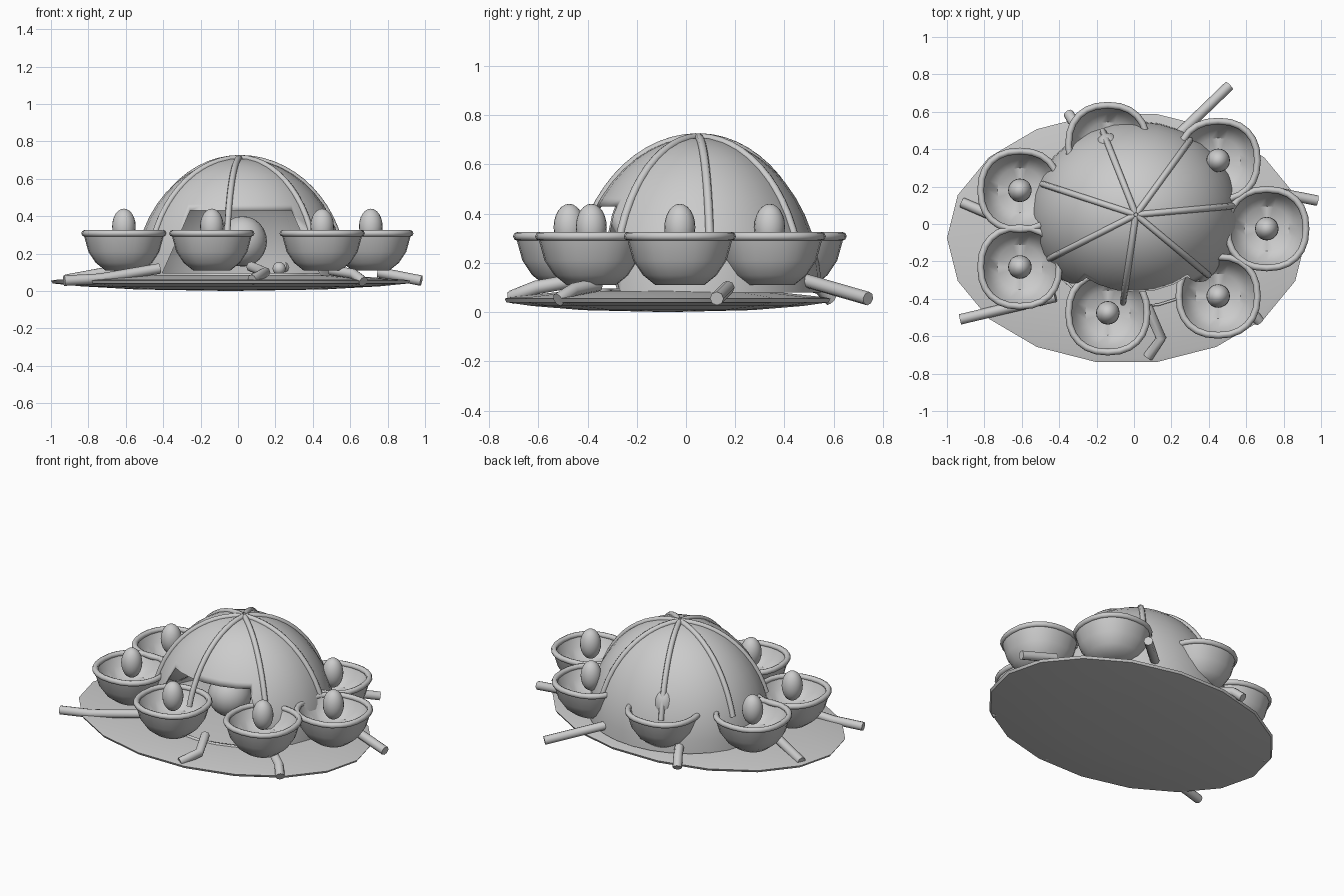
import bpy, bmesh
from math import sin, cos, pi, radians, atan2, copysign
from mathutils import Vector

if "Cube" in bpy.data.objects:
    bpy.data.objects.remove(bpy.data.objects["Cube"])

grey = bpy.data.materials.new("plain grey")
grey.use_nodes = True
grey.diffuse_color = (0.6, 0.6, 0.6, 1)
grey.node_tree.nodes["Principled BSDF"].inputs["Base Color"].default_value = (0.6, 0.6, 0.6, 1)


def finish(name, bm, angle=40):
    bmesh.ops.recalc_face_normals(bm, faces=bm.faces)
    mesh = bpy.data.meshes.new(name)
    bm.to_mesh(mesh)
    bm.free()
    mesh.materials.append(grey)
    obj = bpy.data.objects.new(name, mesh)
    bpy.context.collection.objects.link(obj)
    bpy.ops.object.select_all(action='DESELECT')
    bpy.context.view_layer.objects.active = obj
    obj.select_set(True)
    bpy.ops.object.shade_smooth_by_angle(angle=radians(angle))
    return obj


def lathe(name, profile, centre, sides, ry=1.0, square=2.0):
    """Turn (radius, height) points about z; a zero radius closes to a point."""
    bm = bmesh.new()
    rings = []
    for r, z in profile:
        if r == 0:
            rings.append([bm.verts.new((centre[0], centre[1], z))])
            continue
        ring = []
        for i in range(sides):
            a = 2 * pi * i / sides
            c, s = [copysign(abs(v) ** (2 / square), v) for v in (cos(a), sin(a))]
            ring.append(bm.verts.new((centre[0] + r * c, centre[1] + r * s * ry, z)))
        rings.append(ring)
    for lo, hi in zip(rings, rings[1:]):
        if len(lo) == len(hi) == 1:
            continue
        for i in range(sides):
            j = (i + 1) % sides
            quad = [lo[i % len(lo)], lo[j % len(lo)], hi[j % len(hi)], hi[i % len(hi)]]
            bm.faces.new(list(dict.fromkeys(quad)))
    bmesh.ops.remove_doubles(bm, verts=bm.verts, dist=0.0001)
    return finish(name, bm)


def tube(name, points, radius, closed=False, sides=8):
    """Sweep a round section along a path."""
    bm = bmesh.new()
    pts = [Vector(p) for p in points]
    n = len(pts)
    rings = []
    for i, p in enumerate(pts):
        before = pts[(i - 1) % n] if closed or i > 0 else p
        after = pts[(i + 1) % n] if closed or i < n - 1 else p
        t = (after - before).normalized()
        side = t.cross(Vector((0, 0, 1))).normalized()
        up = side.cross(t)
        rings.append([bm.verts.new(p + radius * (side * cos(2 * pi * k / sides) + up * sin(2 * pi * k / sides)))
                      for k in range(sides)])
    for i in range(n if closed else n - 1):
        a, b = rings[i], rings[(i + 1) % n]
        for k in range(sides):
            m = (k + 1) % sides
            bm.faces.new((a[k], a[m], b[m], b[k]))
    if not closed:
        bm.faces.new(rings[0])
        bm.faces.new(rings[-1])
    return finish(name, bm, 50)


def ball(name, centre, size):
    bm = bmesh.new()
    bmesh.ops.create_uvsphere(bm, u_segments=20, v_segments=12, radius=1)
    bmesh.ops.scale(bm, vec=size, verts=bm.verts)
    bmesh.ops.translate(bm, vec=centre, verts=bm.verts)
    return finish(name, bm, 60)


# Shallow saucer base
lathe("base_disc", [(0, 0), (0.5, 0.008), (0.8, 0.025), (0.95, 0.04), (0.96, 0.055),
                    (0.93, 0.06), (0.6, 0.085), (0, 0.09)], (-0.04, -0.075), 18, ry=0.7)

# Hollow dome with a doorway cut in its front
DOME, RX, RY, HEIGHT, FLOOR = (0.01, 0.05), 0.56, 0.5, 0.63, 0.08
arc = [radians(90 * i / 12) for i in range(13)]
outer = [(RX * cos(a), FLOOR + HEIGHT * sin(a)) for a in arc[:-1]] + [(0, FLOOR + HEIGHT)]
inner = [(r * 0.975, FLOOR + (z - FLOOR) * 0.975) for r, z in reversed(outer)]
dome = lathe("dome", outer + inner + [outer[0]], DOME, 28, ry=RY / RX)

bm = bmesh.new()
bmesh.ops.create_cube(bm, size=1)
for v in bm.verts:
    half = 0.27 if v.co.z > 0 else 0.42
    v.co = (0.015 + copysign(half, v.co.x), -0.8 if v.co.y < 0 else -0.1, 0.43 if v.co.z > 0 else 0.095)
cutter = finish("doorway_cutter", bm)
cutter.hide_render = True
cut = dome.modifiers.new("doorway", 'BOOLEAN')
cut.operation, cut.solver, cut.object = 'DIFFERENCE', 'EXACT', cutter
bpy.context.view_layer.objects.active = dome
bpy.ops.object.modifier_apply(modifier=cut.name)
bpy.data.objects.remove(cutter)

# Ribs running from the crown down the dome
rib_ends = [(-0.18, 0.53), (-0.54, 0.23), (-0.48, -0.2), (-0.06, -0.43),
            (0.43, -0.3), (0.57, 0.1), (0.33, 0.49)]
for n, (x, y) in enumerate(rib_ends):
    turn = atan2((y - DOME[1]) / RY, (x - DOME[0]) / RX)
    path = []
    for i in range(13):
        a = radians(89 - i * 5.9)
        path.append((DOME[0] + RX * cos(a) * cos(turn), DOME[1] + RY * cos(a) * sin(turn),
                     FLOOR + HEIGHT * sin(a)))
    tube(f"dome_rib_{n + 1}", path, 0.017)

# Figure and small ball inside the doorway
ball("inner_egg", (0.025, -0.12, 0.265), (0.13, 0.13, 0.135))
ball("inner_small_ball", (0.22, -0.2, 0.12), (0.035, 0.035, 0.035))

# Ring of cups, each with a rolled rim and an egg
cups = [(-0.61, 0.18), (-0.61, -0.23), (-0.14, -0.475), (0.45, -0.385),
        (0.71, -0.025), (0.45, 0.34), (-0.14, 0.425)]
cup_profile = [(0, 0.11), (0.1, 0.11), (0.15, 0.15), (0.19, 0.21), (0.215, 0.3),
               (0.195, 0.3), (0.17, 0.25), (0.12, 0.2), (0, 0.19)]
for n, (x, y) in enumerate(cups):
    lathe(f"cup_{n + 1}", cup_profile, (x, y), 24, square=2.25)
    rim = []
    for i in range(24):
        a = 2 * pi * i / 24
        c, s = [copysign(abs(v) ** 0.88, v) for v in (cos(a), sin(a))]
        rim.append((x + 0.21 * c, y + 0.21 * s, 0.308))
    tube(f"cup_rim_{n + 1}", rim, 0.018, closed=True)
    ball(f"cup_egg_{n + 1}", (x, y, 0.345), (0.063, 0.063, 0.095))

# Splayed legs reaching over the edge of the base
legs = {
    "back_left": [(0.24, 0.48, 0.13), (0.51, 0.74, 0.055)],
    "left": [(0.75, 0.17, 0.1), (0.98, 0.125, 0.055)],
    "front_left": [(0.5, -0.36, 0.11), (0.62, -0.46, 0.09), (0.67, -0.52, 0.05)],
    "front": [(0.07, -0.44, 0.13), (0.145, -0.61, 0.1), (0.075, -0.71, 0.06)],
    "front_right": [(-0.42, -0.39, 0.12), (-0.74, -0.465, 0.065), (-0.93, -0.51, 0.055)],
    "right": [(-0.65, 0.0, 0.11), (-0.92, 0.115, 0.06)],
    "back_right": [(-0.28, 0.47, 0.12), (-0.32, 0.54, 0.1), (-0.35, 0.59, 0.05)],
}
for name, path in legs.items():
    tube(f"{name}_leg", path, 0.028)
